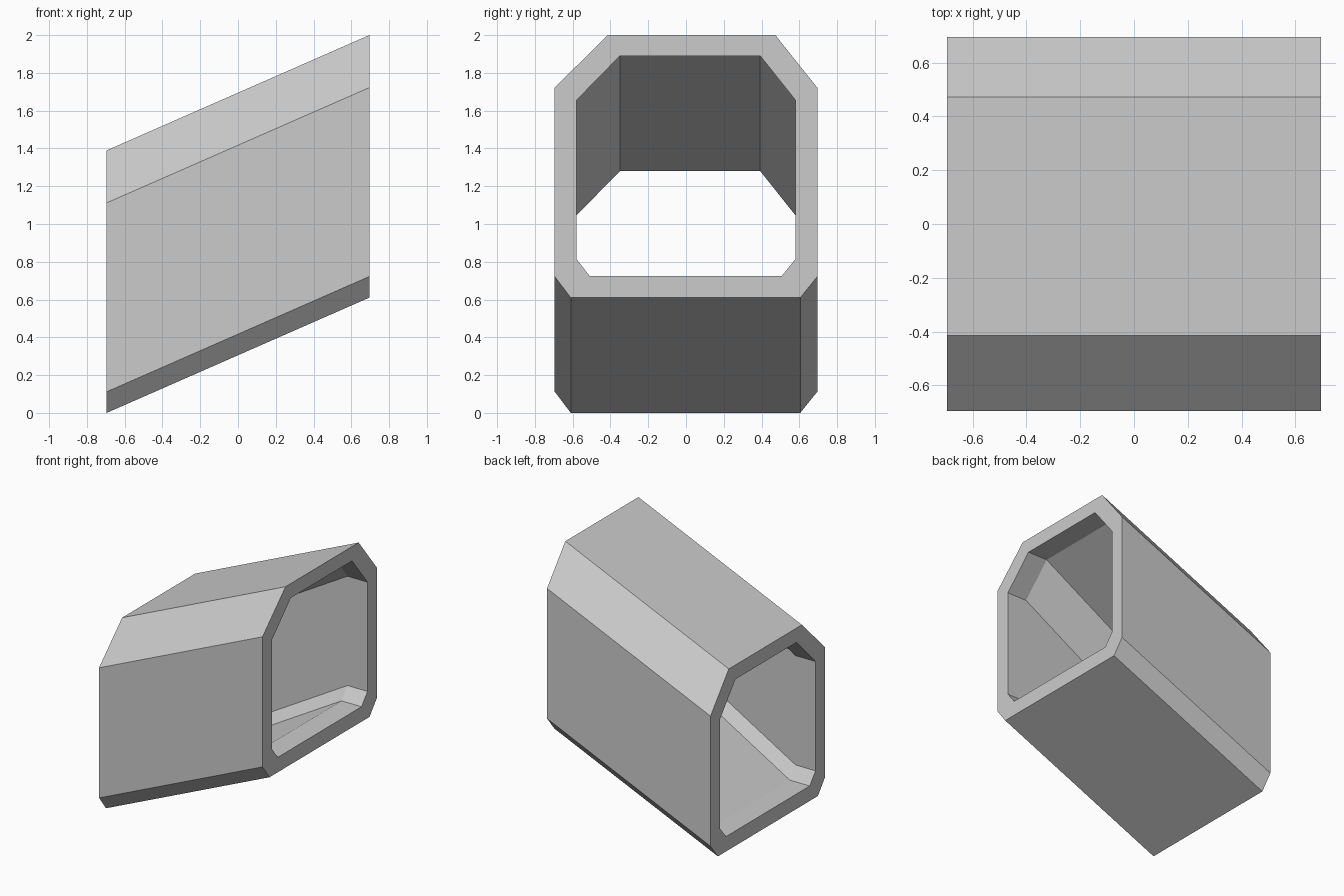
import bpy, bmesh

if "Cube" in bpy.data.objects:
    bpy.data.objects.remove(bpy.data.objects["Cube"])

HALF = 0.695      # half length along x
FOLD = 0.525      # where the level mouth of the bore meets its sloped part
RISE = 0.61       # height gained from left end to right end

# Eight-sided cross-sections (y, z) at the low left end
OUTER = [(-0.415, 1.39), (0.473, 1.39), (0.695, 1.112), (0.695, 0.112),
         (0.605, 0.0), (-0.61, 0.0), (-0.695, 0.112), (-0.695, 1.112)]
INNER = [(-0.35, 1.28), (0.393, 1.28), (0.58, 1.045), (0.58, 0.205),
         (0.507, 0.115), (-0.51, 0.115), (-0.58, 0.205), (-0.58, 1.045)]

bm = bmesh.new()


def ring(profile, x, lift):
    return [bm.verts.new((x, y, z + lift)) for y, z in profile]


# Closed loop of rings: outer skin, right rim, stepped bore, left rim
rings = [ring(OUTER, -HALF, 0), ring(OUTER, HALF, RISE),
         ring(INNER, HALF, RISE), ring(INNER, FOLD, RISE),
         ring(INNER, -FOLD, 0), ring(INNER, -HALF, 0)]
for a, b in zip(rings, rings[1:] + rings[:1]):
    for i in range(8):
        j = (i + 1) % 8
        bm.faces.new((a[i], a[j], b[j], b[i]))
bmesh.ops.recalc_face_normals(bm, faces=bm.faces)

mesh = bpy.data.meshes.new("sloped_tunnel")
bm.to_mesh(mesh)
bm.free()
tunnel = bpy.data.objects.new("sloped_tunnel", mesh)
bpy.context.collection.objects.link(tunnel)
